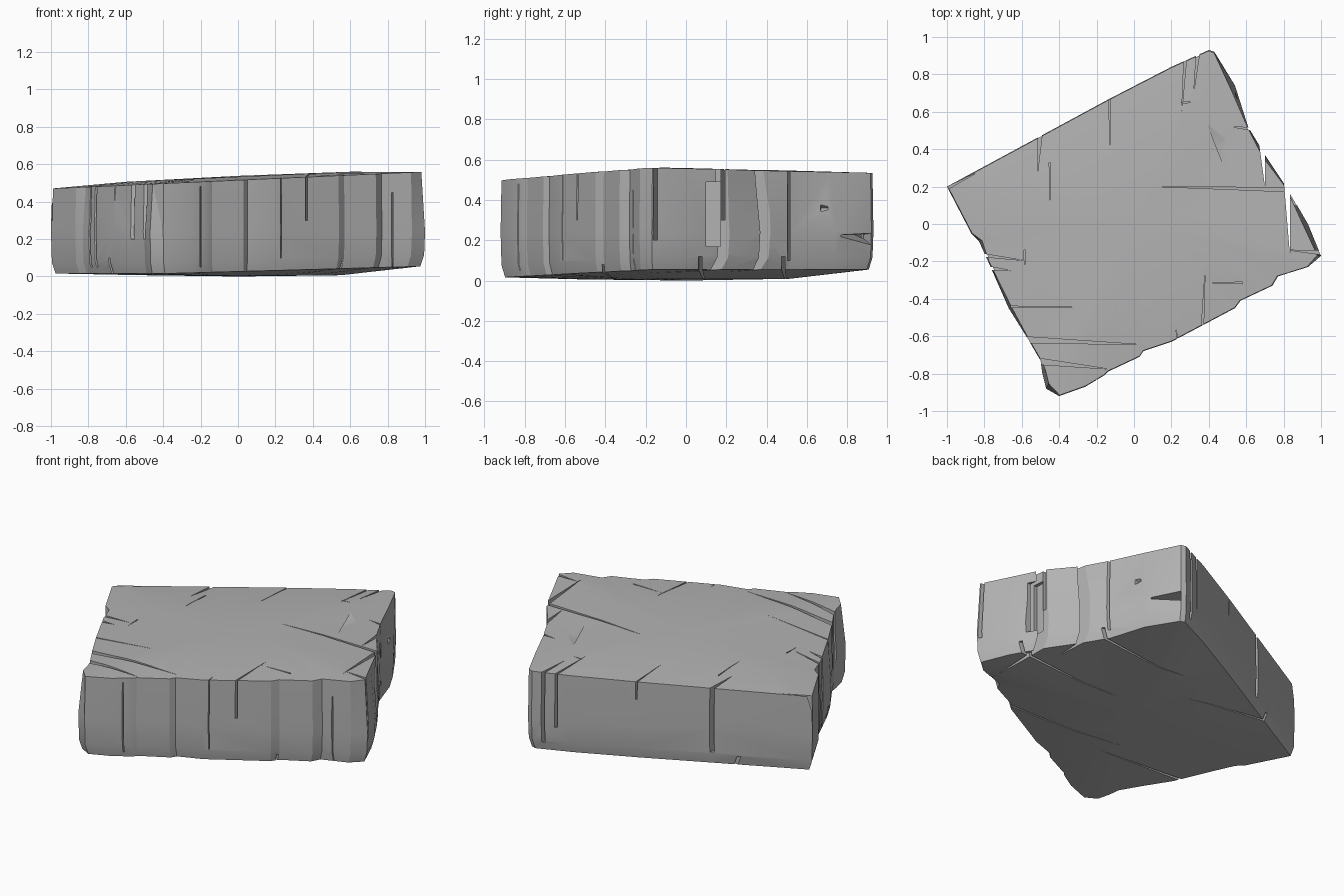
import bpy
import bmesh
from mathutils import Vector

cube = bpy.data.objects.get("Cube")
if cube:
    bpy.data.objects.remove(cube, do_unlink=True)

stone = bpy.data.materials.new("grey stone")
stone.use_nodes = True
grey = (0.45, 0.45, 0.45, 1)
stone.diffuse_color = grey
stone.node_tree.nodes["Principled BSDF"].inputs["Base Color"].default_value = grey

# Widest outline of the slab, counterclockwise, with stepped fractures
outline = [(-1, .2), (-.87, -.05), (-.83, -.09), (-.78, -.2), (-.67, -.45), (-.57, -.61),
           (-.5, -.73), (-.49, -.8), (-.47, -.88), (-.4, -.92), (-.26, -.87), (-.16, -.81),
           (-.14, -.79), (.03, -.71), (.05, -.68), (.2, -.63), (.54, -.45), (.57, -.41),
           (.74, -.33), (.77, -.28), (.93, -.23), (1, -.17), (.93, 0), (.82, .19),
           (.7, .37), (.61, .52), (.54, .74), (.43, .92), (.4, .93), (.2, .84), (-.13, .67),
           (-.5, .47)]
# Corners whose walls lean inward toward the top
leaning = {2: .02, 4: .02, 7: .03, 8: .03, 21: .02, 22: .03, 24: .02, 26: .035}


def underside(x, y):
    return .035 + .022 * x + .012 * y


def upper(x, y):
    return .515 + .045 * x


def ring(bm, scale, height, lean=0):
    verts = []
    for i, (x, y) in enumerate(outline):
        s = scale - lean * leaning.get(i, .005)
        verts.append(bm.verts.new((x * s, y * s, height(x * s, y * s))))
    return verts


# Slab body: domed underside, slightly bulging walls, gently crowned top
bm = bmesh.new()
rings = [ring(bm, .55, lambda x, y: .004 + .006 * (y + 1) / 2),
         ring(bm, .975, underside),
         ring(bm, .995, lambda x, y: underside(x, y) + .06),
         ring(bm, 1, lambda x, y: .24),
         ring(bm, 1, upper, 1),
         ring(bm, .6, lambda x, y: upper(x, y) + .018)]
for low, high in zip(rings, rings[1:]):
    for i in range(len(low)):
        j = (i + 1) % len(low)
        bm.faces.new((low[i], low[j], high[j], high[i]))
for verts, z in ((rings[0], 0), (rings[-1], .538)):
    hub = bm.verts.new((0, 0, z))
    for i in range(len(verts)):
        bm.faces.new((verts[i], verts[(i + 1) % len(verts)], hub))
bmesh.ops.triangulate(bm, faces=bm.faces[:])
bmesh.ops.recalc_face_normals(bm, faces=bm.faces[:])
mesh = bpy.data.meshes.new("stone_slab")
bm.to_mesh(mesh)
bm.free()
slab = bpy.data.objects.new("stone_slab", mesh)
bpy.context.collection.objects.link(slab)
mesh.materials.append(stone)


def cut(name, base, push):
    """Carve a prism made from a base polygon swept along push."""
    b = bmesh.new()
    a = [b.verts.new(p) for p in base]
    c = [b.verts.new(Vector(p) + Vector(push)) for p in base]
    b.faces.new(a)
    b.faces.new(c)
    for i in range(len(a)):
        j = (i + 1) % len(a)
        b.faces.new((a[i], a[j], c[j], c[i]))
    bmesh.ops.recalc_face_normals(b, faces=b.faces[:])
    m = bpy.data.meshes.new(name)
    b.to_mesh(m)
    b.free()
    m.materials.append(stone)
    cutter = bpy.data.objects.new(name, m)
    cutter.hide_render = True
    bpy.context.collection.objects.link(cutter)
    mod = slab.modifiers.new(name, "BOOLEAN")
    mod.operation, mod.solver, mod.object = "DIFFERENCE", "EXACT", cutter
    bpy.context.view_layer.objects.active = slab
    bpy.ops.object.modifier_apply(modifier=name)
    bpy.data.objects.remove(cutter, do_unlink=True)


def crack(start, tip, width, low=.4, high=.7):
    """Vertical wedge, wide at the start and closing at the tip."""
    p, q = Vector((*start, low)), Vector((*tip, low))
    side = (q - p).cross(Vector((0, 0, 1))).normalized() * width / 2
    cut("crack", [p + side, p - side, q], (0, 0, high - low))


# Long cracks across the top
crack((.84, .183), (.13, .2), .022, .3)
crack((-.62, -.617), (.04, -.645), .034, .2)
crack((-.55, -.73), (-.14, -.775), .036, .2)
crack((-.66, -.443), (-.23, -.447), .008)
crack((-.13, .7), (-.13, .4), .009)
crack((-.45, .33), (-.45, .1), .007)
crack((.365, -.57), (.38, -.25), .012, .3)
crack((.58, -.315), (.38, -.315), .009, .36)

# Short splits around the rim, some passing right through
crack((-.5, .52), (-.515, .28), .028, .1)
crack((.345, .94), (.32, .71), .02, .1)
crack((.275, .9), (.255, .6), .015, .2)
crack((.255, .65), (.32, .65), .007)
crack((.685, .43), (.7, .2), .032, -.1)
crack((.818, .23), (.835, -.18), .034, -.1)
crack((1.03, -.155), (.83, -.14), .025, .2)
crack((.66, .505), (.52, .52), .018, .1)
crack((-.86, -.16), (-.59, -.195), .02, .05)
crack((-.585, -.14), (-.585, -.24), .008)
crack((-.83, -.23), (-.66, -.25), .03, .05)
crack((-1.02, .18), (-.84, .275), .015, .3)
crack((-.2, -.87), (-.2, -.78), .012, .05, .48)
crack((.235, -.66), (.225, -.56), .01, .1)
crack((.82, -.32), (.83, -.2), .012, -.1, .45)

# Splits along the underside
crack((-.72, -.4), (-.1, -.42), .02, -.1, .1)
crack((.62, -.42), (-.2, -.3), .012, -.1, .08)
crack((.9, .07), (.2, .1), .018, -.1, .12)
crack((.68, .48), (.05, .5), .018, -.1, .12)
crack((-.7, .4), (-.1, .33), .014, -.1, .08)

# Chips in the back left wall: upright recess, pocket and low corner nick
cut("recess", [(.79, .1, .17), (.9, .1, .17), (.9, .17, .17), (.79, .17, .17)], (0, 0, .32))
cut("pocket", [(.53, .67, .36), (.62, .66, .43), (.62, .66, .29)], (0, .035, 0))
cut("nick", [(.3, .86, .225), (.5, .95, .24), (.5, .95, .15)], (.2, -.1, 0))

# Shallow flaked hollow on the top
cut("hollow", [(.37, .62, .56), (.53, .2, .56), (.42, .42, .523)], (.12, .06, .04))

for other in bpy.context.selected_objects:
    other.select_set(False)
slab.select_set(True)
bpy.context.view_layer.objects.active = slab
bpy.ops.object.shade_smooth_by_angle(angle=.3)
